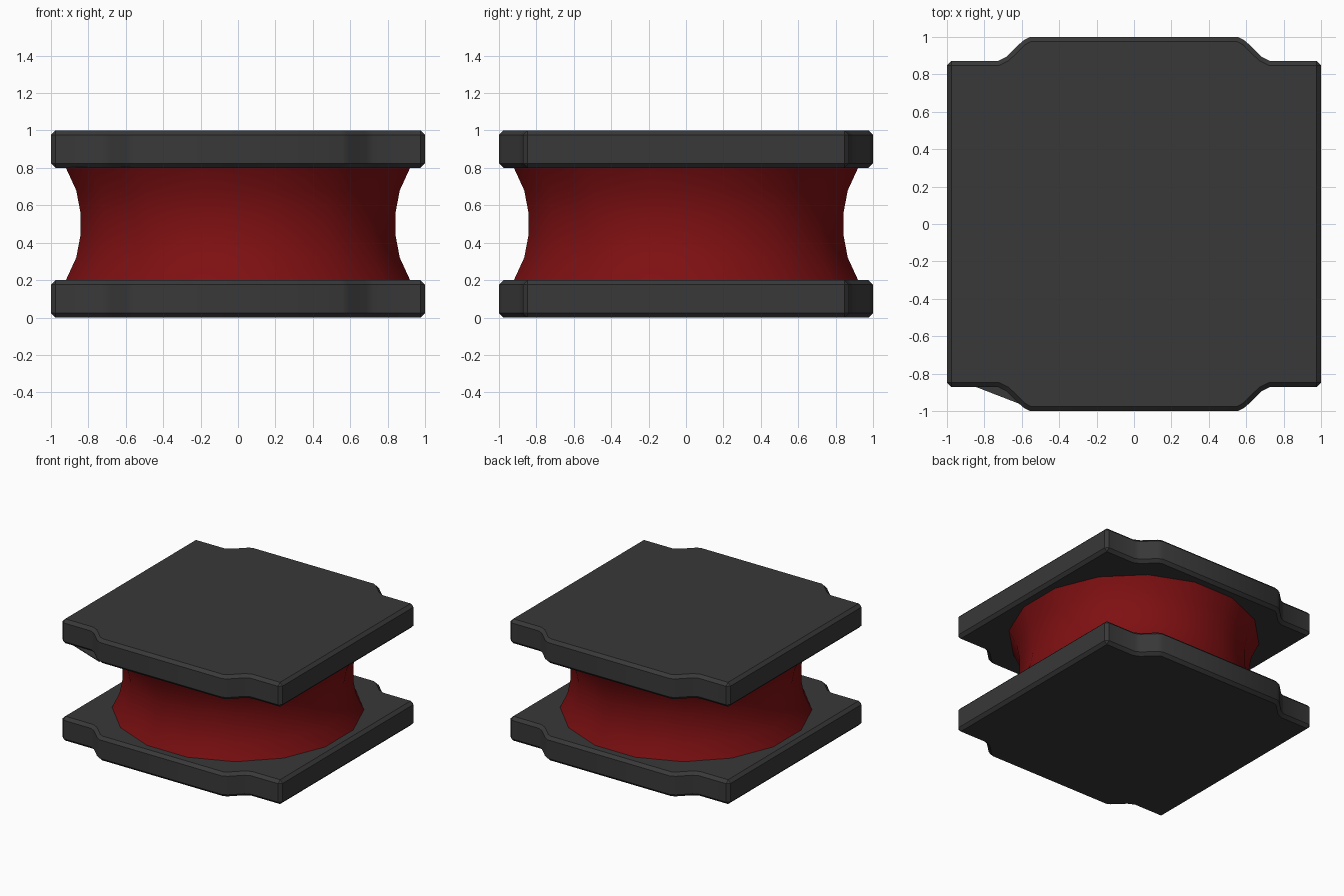
import bpy, bmesh, math

if "Cube" in bpy.data.objects:
    bpy.data.objects.remove(bpy.data.objects["Cube"], do_unlink=True)


def material(name, rgb):
    m = bpy.data.materials.new(name)
    m.use_nodes = True
    m.diffuse_color = (*rgb, 1)
    m.node_tree.nodes["Principled BSDF"].inputs["Base Color"].default_value = (*rgb, 1)
    return m


def make_object(name, bm, mat):
    bmesh.ops.recalc_face_normals(bm, faces=bm.faces[:])
    mesh = bpy.data.meshes.new(name)
    bm.to_mesh(mesh)
    bm.free()
    mesh.materials.append(mat)
    ob = bpy.data.objects.new(name, mesh)
    bpy.context.collection.objects.link(ob)
    bpy.ops.object.select_all(action='DESELECT')
    ob.select_set(True)
    bpy.context.view_layer.objects.active = ob
    bpy.ops.object.shade_smooth_by_angle(angle=math.radians(32))
    return ob


def prism(points, z0, z1):
    bm = bmesh.new()
    face = bm.faces.new([bm.verts.new((x, y, z0)) for x, y in points])
    ext = bmesh.ops.extrude_face_region(bm, geom=[face])
    top = [v for v in ext["geom"] if isinstance(v, bmesh.types.BMVert)]
    bmesh.ops.translate(bm, verts=top, vec=(0, 0, z1 - z0))
    bmesh.ops.recalc_face_normals(bm, faces=bm.faces[:])
    return bm


dark_grey = material("dark grey", (0.04, 0.04, 0.04))
deep_red = material("deep red", (0.21, 0.005, 0.006))

# Plate outline: one quarter, mirrored round all four corners
quarter = [(1.0, 0.872), (0.727, 0.872), (0.684, 0.893), (0.594, 0.98), (0.556, 1.0)]
outline = quarter + [(-x, y) for x, y in reversed(quarter)]
outline += [(-x, -y) for x, y in outline]

# Two chamfered plates
for name, z in (("bottom_plate", 0.0), ("top_plate", 0.8)):
    bm = prism(outline, z, z + 0.2)
    sharp = [e for e in bm.edges if e.calc_face_angle(0) > 0.7]
    bmesh.ops.bevel(bm, geom=sharp, offset=0.024, segments=1, affect='EDGES')
    make_object(name, bm, dark_grey)

# Small web across one notch on the underside of the top plate
make_object("corner_web", prism([(-0.9, -0.85), (-0.58, -0.974), (-0.6, -0.85)],
                                0.8, 0.806), dark_grey)

# Waisted 16-sided core, flats facing the axes
SIDES = 16
profile = [(0.925, 0.19), (0.92, 0.2), (0.865, 0.32), (0.842, 0.44)]
profile += [(r, 1 - z) for r, z in reversed(profile)]
bm = bmesh.new()
rings = []
for r, z in profile:
    radius = r / math.cos(math.pi / SIDES)
    angles = [(i + 0.5) * math.tau / SIDES for i in range(SIDES)]
    rings.append([bm.verts.new((radius * math.cos(a), radius * math.sin(a), z))
                  for a in angles])
for low, high in zip(rings, rings[1:]):
    for i in range(SIDES):
        j = (i + 1) % SIDES
        bm.faces.new((low[i], low[j], high[j], high[i]))
bm.faces.new(rings[0][::-1])
bm.faces.new(rings[-1])
make_object("core", bm, deep_red)
